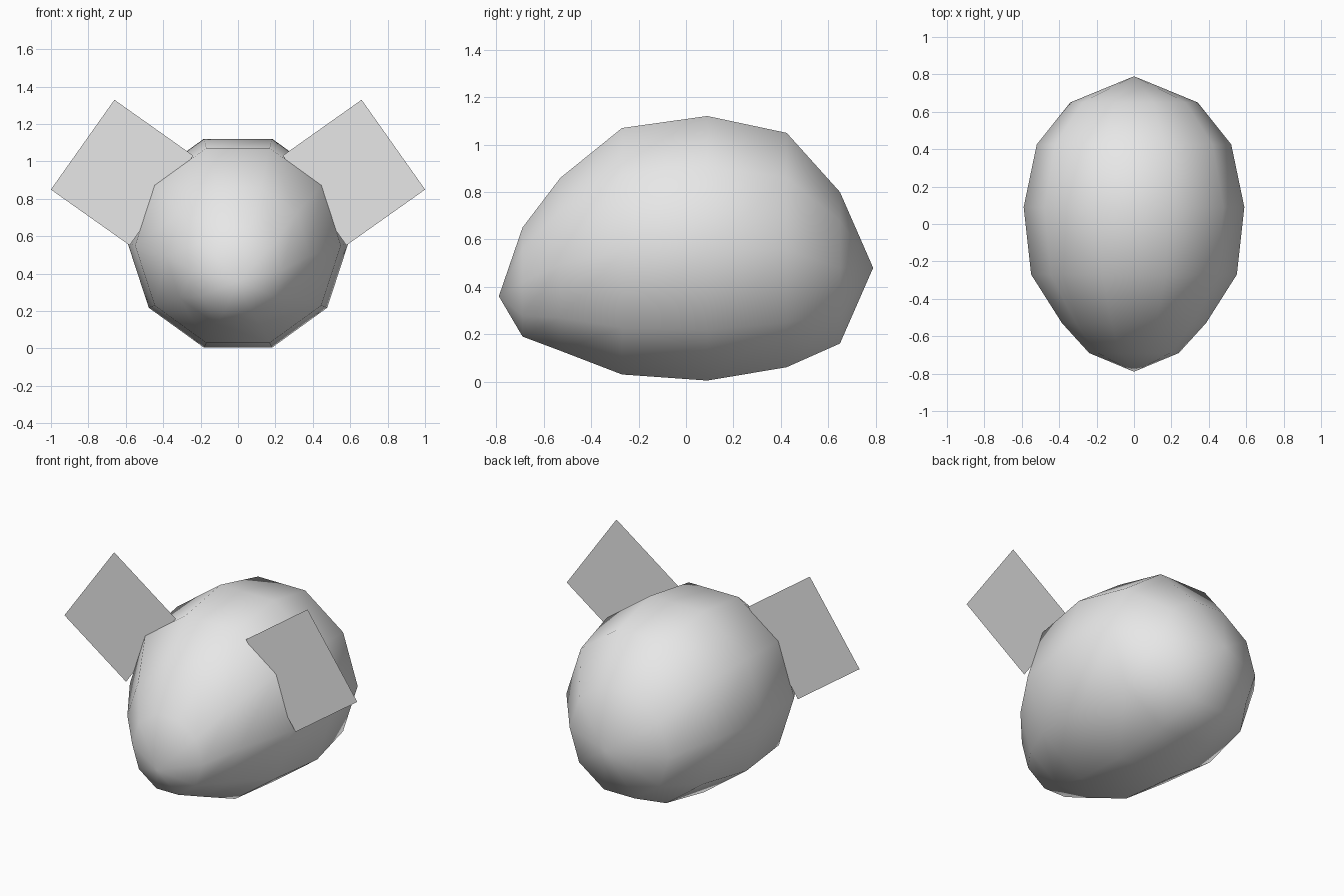
import bpy
import bmesh
from math import cos, sin, pi, radians
from mathutils import Matrix

cube = bpy.data.objects.get("Cube")
if cube:
    bpy.data.objects.remove(cube, do_unlink=True)

SIDES = 10

grey = bpy.data.materials.new("light grey")
grey.use_nodes = True
colour = (0.8, 0.8, 0.8, 1)
grey.diffuse_color = colour
grey.node_tree.nodes["Principled BSDF"].inputs["Base Color"].default_value = colour


def add_object(name, bm):
    mesh = bpy.data.meshes.new(name)
    bm.to_mesh(mesh)
    bm.free()
    mesh.materials.append(grey)
    obj = bpy.data.objects.new(name, mesh)
    bpy.context.collection.objects.link(obj)
    return obj


# Egg-shaped body: ten-sided rings (y, centre z, half width, half height)
rings = [
    (-0.69, 0.42, 0.24, 0.242),
    (-0.53, 0.495, 0.385, 0.384),
    (-0.27, 0.55, 0.55, 0.547),
    (0.09, 0.5625, 0.59, 0.587),
    (0.425, 0.555, 0.52, 0.52),
    (0.65, 0.48, 0.34, 0.336),
]
bm = bmesh.new()
loops = []
for y, z, rx, rz in rings:
    angles = [2 * pi * i / SIDES for i in range(SIDES)]
    loops.append([bm.verts.new((rx * cos(a), y, z + rz * sin(a))) for a in angles])
nose = bm.verts.new((0, -0.79, 0.36))
tail = bm.verts.new((0, 0.79, 0.48))
for i in range(SIDES):
    j = (i + 1) % SIDES
    for a, b in zip(loops, loops[1:]):
        bm.faces.new((a[i], a[j], b[j], b[i]))
    bm.faces.new((nose, loops[0][j], loops[0][i]))
    bm.faces.new((tail, loops[-1][i], loops[-1][j]))
bmesh.ops.recalc_face_normals(bm, faces=bm.faces)
for face in bm.faces:
    face.smooth = True
add_object("body", bm)

# Flat upright ears, tilted outward on each side
for side, name in ((1, "left_ear"), (-1, "right_ear")):
    bm = bmesh.new()
    place = (Matrix.Translation((side * 0.62, -0.265, 0.94))
             @ Matrix.Rotation(radians(-35.3 * side), 4, 'Y')
             @ Matrix.Diagonal((0.516, 1, 0.588, 1))
             @ Matrix.Rotation(pi / 2, 4, 'X'))
    bmesh.ops.create_grid(bm, x_segments=1, y_segments=1, size=0.5, matrix=place)
    add_object(name, bm)
